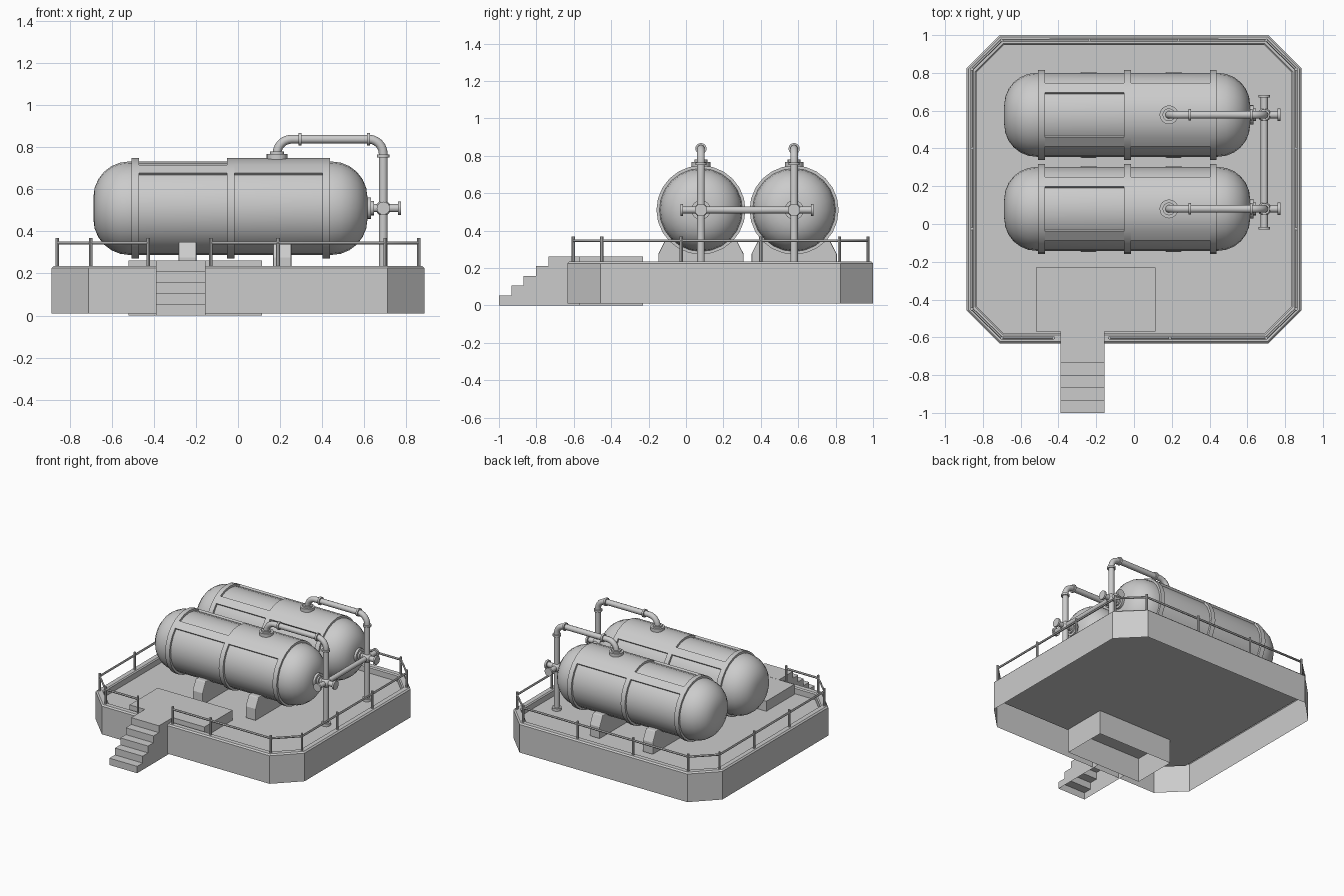
import bpy, bmesh
from math import sin, cos, pi, radians
from mathutils import Vector

if "Cube" in bpy.data.objects:
    bpy.data.objects.remove(bpy.data.objects["Cube"])


def finish(name, bm, smooth=True, bevel=0):
    bmesh.ops.recalc_face_normals(bm, faces=bm.faces[:])
    me = bpy.data.meshes.new(name)
    bm.to_mesh(me)
    bm.free()
    ob = bpy.data.objects.new(name, me)
    bpy.context.collection.objects.link(ob)
    if bevel:
        m = ob.modifiers.new("bevel", 'BEVEL')
        m.width, m.segments = bevel, 2
    if smooth:
        bpy.ops.object.select_all(action='DESELECT')
        ob.select_set(True)
        bpy.context.view_layer.objects.active = ob
        bpy.ops.object.shade_smooth_by_angle(angle=radians(32))
    return ob


def skin(bm, loops, cap_last=False):
    # bridge closed loops of equal length
    rings = [[bm.verts.new(p) for p in lp] for lp in loops]
    n = len(rings[0])
    for a, b in zip(rings, rings[1:]):
        for i in range(n):
            j = (i + 1) % n
            bm.faces.new((a[i], a[j], b[j], b[i]))
    if cap_last:
        bm.faces.new(rings[-1])
    return rings


def prism(name, yz, x0, x1, skip=0, bevel=0):
    # y-z profile extruded along x; the last `skip` edges stay open
    bm = bmesh.new()
    a = [bm.verts.new((x0, y, z)) for y, z in yz]
    b = [bm.verts.new((x1, y, z)) for y, z in yz]
    bm.faces.new(a)
    bm.faces.new(b)
    n = len(yz)
    for i in range(n - skip):
        j = (i + 1) % n
        bm.faces.new((a[i], a[j], b[j], b[i]))
    return finish(name, bm, False, bevel)


def disc(name, centre, axis, r, h, seg=16):
    bm = bmesh.new()
    bmesh.ops.create_cone(bm, cap_ends=True, segments=seg, radius1=r, radius2=r, depth=h)
    rot = Vector((0, 0, 1)).rotation_difference(Vector(axis)).to_matrix()
    bmesh.ops.rotate(bm, verts=bm.verts, matrix=rot)
    bmesh.ops.translate(bm, verts=bm.verts, vec=centre)
    return finish(name, bm)


def tube(name, pts, r, res=3):
    cu = bpy.data.curves.new(name, 'CURVE')
    cu.dimensions = '3D'
    cu.bevel_depth, cu.bevel_resolution, cu.use_fill_caps = r, res, True
    sp = cu.splines.new('POLY')
    sp.points.add(len(pts) - 1)
    for p, co in zip(sp.points, pts):
        p.co = (*co, 1)
    ob = bpy.data.objects.new(name, cu)
    bpy.context.collection.objects.link(ob)
    bpy.ops.object.select_all(action='DESELECT')
    ob.select_set(True)
    bpy.context.view_layer.objects.active = ob
    bpy.ops.object.convert(target='MESH')
    bpy.ops.object.shade_smooth_by_angle(angle=radians(40))


# Platform: open-bottomed octagonal shell with raised rim and sunken deck
def octagon(d, z):
    x, y0, y1, c = .886 - d, -.633 + d, 1 - d, .175 - .586 * d
    return [(-x + c, y0, z), (x - c, y0, z), (x, y0 + c, z), (x, y1 - c, z),
            (x - c, y1, z), (-x + c, y1, z), (-x, y1 - c, z), (-x, y0 + c, z)]


DECK = .185
bm = bmesh.new()
skin(bm, [octagon(0, .01), octagon(0, .225), octagon(.01, .235), octagon(.045, .235),
          octagon(.053, .227), octagon(.053, DECK)], True)
finish("platform", bm, False)

# Landing and stairs, hollow underneath
prism("landing", [(-.57, 0), (-.57, .262), (-.23, .262), (-.23, 0)], -.52, .115, 1)
steps = []
for i in range(5):
    y = -1 + i * .066
    steps += [(y, i * .0525), (y, (i + 1) * .0525)]
prism("stairs", steps + [(-.57, .2625), (-.57, 0)], -.39, -.155, 2)

# Railing posts and rail around the rim
posts = [(-.13, -.603), (.19, -.603), (.70, -.603), (.858, -.45), (.858, -.025), (.858, .4),
         (.858, .82), (.70, .973), (.235, .973), (-.235, .973), (-.70, .973), (-.858, .82),
         (-.858, .4), (-.858, -.025), (-.858, -.45), (-.70, -.603), (-.426, -.603)]
for x, y in posts:
    disc("railing_post", (x, y, .3), (0, 0, 1), .0085, .135, 8)
tube("railing", [(x, y, .345) for x, y in posts], .008, 1)

# Tanks
ZC, R, RB = .51, .222, .238


def plate(name, yc, x0, x1, a0, a1):
    # curved plate on the tank, angles in degrees from the top
    n = round((a1 - a0) / 15)
    bm = bmesh.new()
    loops = []
    for i in range(n + 1):
        a = radians(a0 + (a1 - a0) * i / n)
        loops.append([(x, yc + r * sin(a), ZC + r * cos(a))
                      for x, r in ((x0, R - .01), (x0, RB), (x1, RB), (x1, R - .01))])
    if a1 - a0 == 360:
        skin(bm, loops)
        bmesh.ops.remove_doubles(bm, verts=bm.verts, dist=1e-5)
    else:
        bm.faces.new(skin(bm, loops, True)[0])
    finish(name, bm)


def tank(yc):
    prof = [(-.687, .02)]
    prof += [(-.687 + .17 * (1 - cos(t * pi / 12)), .052 + .17 * sin(t * pi / 12)) for t in range(7)]
    prof += [(-.072 - x, r) for x, r in reversed(prof)]
    bm = bmesh.new()
    rings = skin(bm, [[(x, yc + r * sin(k * pi / 12), ZC + r * cos(k * pi / 12)) for k in range(24)]
                      for x, r in prof], True)
    bm.faces.new(rings[0])
    finish("tank_body", bm)
    for x in (-.507, -.053, .402):
        plate("tank_band", yc, x, x + .036, 0, 360)
    # raised skin left between the recessed panels
    plate("tank_top_plate", yc, -.02, .405, -45, 45)
    for a in (-45, 30):
        plate("tank_strip", yc, -.475, -.05, a, a + 15)
    # saddles
    for x in (-.24, .21):
        prism("saddle", [(yc - .228, DECK), (yc - .228, .275), (yc - .19, .35), (yc - .1, .35),
                         (yc + .1, .35), (yc + .19, .35), (yc + .228, .275), (yc + .228, DECK)],
              x - .043, x + .043, 0, .006)


def pipework(yc):
    xa, xb, zt, b = .185, .69, .838, .07
    arc = [i * pi / 12 for i in range(7)]
    path = [(xa, yc, .72)]
    path += [(xa + b * (1 - cos(t)), yc, zt - b + b * sin(t)) for t in arc]
    path += [(xb - b + b * sin(t), yc, zt - b + b * cos(t)) for t in arc]
    tube("outlet_pipe", path + [(xb, yc, DECK)], .021)
    tube("valve_pipe", [(.60, yc, ZC), (.77, yc, ZC)], .02)
    X, Y, Z = (1, 0, 0), (0, 1, 0), (0, 0, 1)
    for c, axis, r, h in (((xa, yc, .755), Z, .05, .025), ((xa, yc, .772), Z, .034, .014),
                          ((.295, yc, zt), X, .03, .014), ((.62, yc, zt), X, .03, .014),
                          ((xb, yc, .757), Z, .03, .014), ((xb, yc, DECK + .01), Z, .034, .02),
                          ((.62, yc, ZC), X, .052, .025), ((.638, yc, ZC), X, .034, .014),
                          ((.768, yc, ZC), X, .033, .014)):
        disc("pipe_flange", c, axis, r, h)
    bm = bmesh.new()
    bmesh.ops.create_uvsphere(bm, u_segments=16, v_segments=10, radius=.036)
    bmesh.ops.translate(bm, verts=bm.verts, vec=(xb, yc, ZC))
    finish("pipe_joint", bm)


for yc in (.08, .578):
    tank(yc)
    pipework(yc)

# Cross pipe linking both tanks
tube("cross_pipe", [(.69, -.028, ZC), (.69, .682, ZC)], .019)
for y in (-.022, .676):
    disc("cross_pipe_flange", (.69, y, ZC), (0, 1, 0), .031, .014)
